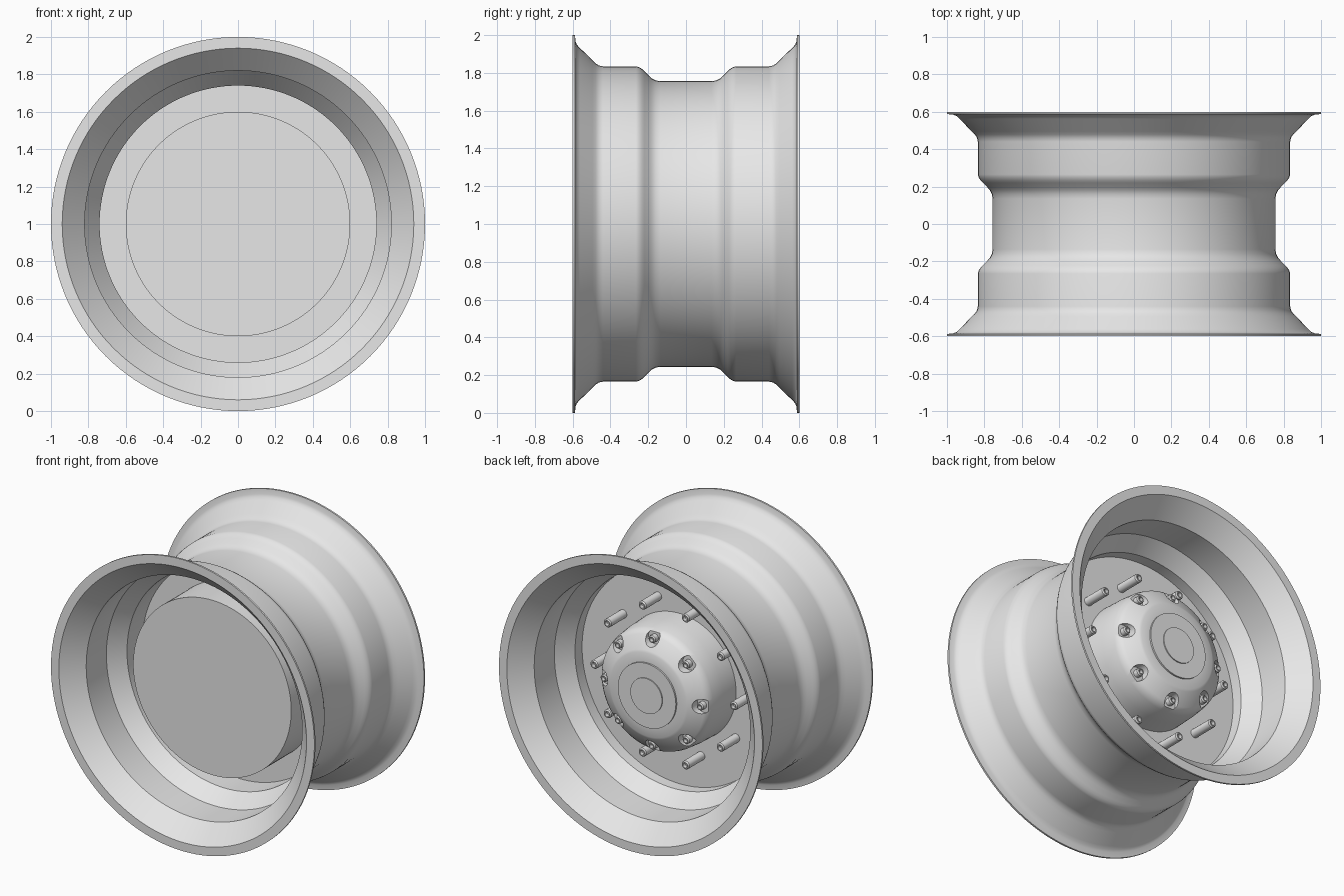
import bpy
import bmesh
from math import sin, cos, tau, radians
from mathutils import Vector

cube = bpy.data.objects.get("Cube")
if cube:
    bpy.data.objects.remove(cube, do_unlink=True)

steel = bpy.data.materials.new("grey_steel")
steel.use_nodes = True
GREY = (0.8, 0.8, 0.8, 1)
steel.diffuse_color = GREY
steel.node_tree.nodes["Principled BSDF"].inputs["Base Color"].default_value = GREY

AXLE = Vector((0, 0, 1))


def lathe(name, profile, centres=(AXLE,), steps=128, closed=False):
    """Spin (radius, y) points around a y-parallel axis at each centre."""
    bm = bmesh.new()
    for c in centres:
        verts = [bm.verts.new((c.x + r, y, c.z)) for r, y in profile]
        pairs = list(zip(verts, verts[1:]))
        if closed:
            pairs.append((verts[-1], verts[0]))
        edges = [bm.edges.new(p) for p in pairs]
        bmesh.ops.spin(bm, geom=verts + edges, cent=c, axis=(0, 1, 0),
                       angle=tau, steps=steps)
    bmesh.ops.remove_doubles(bm, verts=bm.verts, dist=0.0002)
    bmesh.ops.recalc_face_normals(bm, faces=bm.faces)
    mesh = bpy.data.meshes.new(name)
    bm.to_mesh(mesh)
    bm.free()
    mesh.materials.append(steel)
    obj = bpy.data.objects.new(name, mesh)
    bpy.context.collection.objects.link(obj)
    return obj


def smooth(obj, angle=30):
    bpy.ops.object.select_all(action="DESELECT")
    obj.select_set(True)
    bpy.context.view_layer.objects.active = obj
    bpy.ops.object.shade_smooth_by_angle(angle=radians(angle))


def ring(count, radius, offset=0.0):
    """Centres evenly spaced around the axle."""
    angles = [tau * (i + offset) / count for i in range(count)]
    return [AXLE + Vector((radius * sin(a), 0, radius * cos(a))) for a in angles]


def mirrored(half):
    return half + [(r, -y) for r, y in reversed(half)]


# Rim barrel: flared lips and a dropped centre, same front and back
outer = [(1, .6), (1, .588), (.965, .584), (.948, .577), (.932, .562),
         (.868, .495), (.85, .478), (.839, .46), (.835, .44),
         (.835, .265), (.831, .25), (.821, .233), (.808, .22),
         (.783, .195), (.77, .18), (.76, .16), (.756, .135)]
inner = [(.94, .6), (.82, .475), (.82, .256), (.74, .147)]
smooth(lathe("rim_barrel", mirrored(outer) + mirrored(inner)[::-1], closed=True))

# Mounting plate across the barrel
smooth(lathe("mounting_plate", [(0, .02), (.745, .02), (.745, .07), (0, .07)]))

# Drum on the front side
smooth(lathe("drum", [(0, -.28), (.6, -.28), (.6, .03), (0, .03)]))

# Hub on the back side, with a bevelled shoulder
hub = lathe("hub", [(0, .05), (.43, .05), (.425, .2), (.415, .3), (.405, .335),
                    (.385, .355), (.3, .405), (.285, .412), (.22, .414),
                    (.22, .425), (0, .425)])

# Notches around the hub shoulder
cutter = lathe("notch_cutter", [(0, .335), (.05, .335), (.05, .6), (0, .6)],
               ring(8, .37), steps=20)
cutter.hide_render = True
cut = hub.modifiers.new("notches", "BOOLEAN")
cut.operation = "DIFFERENCE"
cut.solver = "EXACT"
cut.object = cutter
bpy.context.view_layer.objects.active = hub
bpy.ops.object.modifier_apply(modifier=cut.name)
bpy.data.objects.remove(cutter, do_unlink=True)
smooth(hub)

# Centre cap
smooth(lathe("centre_cap", [(0, .42), (.12, .42), (.12, .432), (0, .432)]))


# Hollow-ended fasteners
def fastener(base, tip, radius):
    bore = radius * .55
    return [(0, base), (radius, base), (radius, tip - .008), (radius - .006, tip),
            (bore, tip), (bore, tip - .025), (0, tip - .025)]


smooth(lathe("wheel_studs", fastener(.06, .245, .029), ring(10, .53, .5), steps=20))
smooth(lathe("hub_bolts", fastener(.33, .375, .026), ring(8, .365), steps=16))
